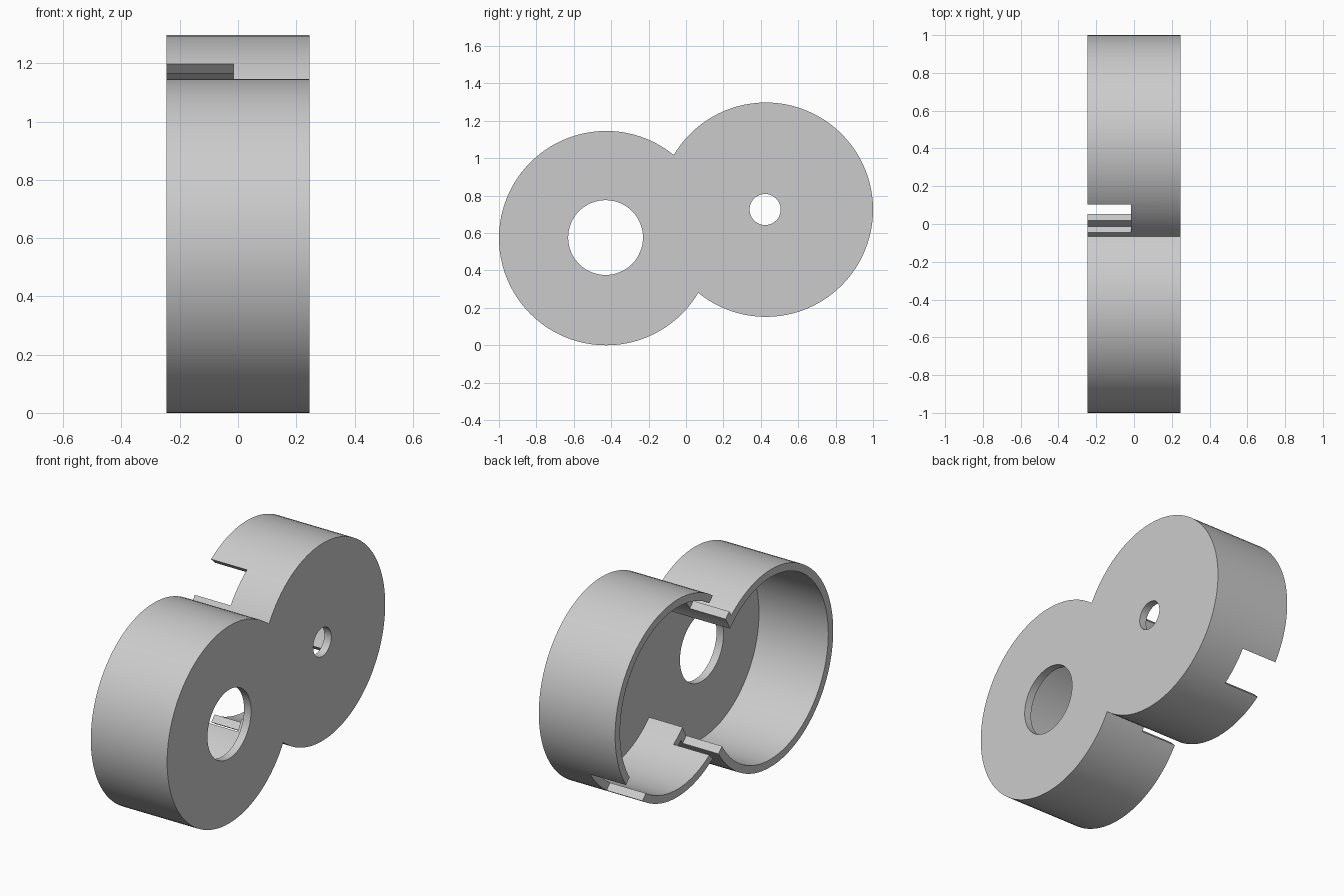
import bpy
import math
from mathutils import Matrix, Vector

if "Cube" in bpy.data.objects:
    bpy.data.objects.remove(bpy.data.objects["Cube"], do_unlink=True)

RADIUS, WALL, HALF = 0.573, 0.045, 0.245
FRONT, BACK = (-0.427, 0.573), (0.427, 0.725)   # drum centres in y, z
SLOT_FLOOR = -0.015

grey = bpy.data.materials.new("light_grey")
grey.use_nodes = True
colour = (0.6, 0.6, 0.6, 1)
grey.diffuse_color = colour
grey.node_tree.nodes["Principled BSDF"].inputs["Base Color"].default_value = colour


def drum(name, centre, radius, x0, x1, sides=96):
    """Cylinder lying along x."""
    bpy.ops.mesh.primitive_cylinder_add(
        vertices=sides, radius=radius, depth=x1 - x0,
        location=((x0 + x1) / 2, *centre), rotation=(0, math.pi / 2, 0))
    ob = bpy.context.object
    ob.name = name
    ob.data.materials.append(grey)
    return ob


def slot_block(name, angle):
    """Box pointing outward from the back drum's centre."""
    inner, outer, width = 0.42, 0.595, 0.212
    bpy.ops.mesh.primitive_cube_add(size=1)
    ob = bpy.context.object
    ob.name = name
    ob.data.materials.append(grey)
    x0 = -HALF - 0.1
    ob.data.transform(Matrix.Diagonal((SLOT_FLOOR - x0, outer - inner, width, 1)))
    ob.data.transform(Matrix.Translation((0, (inner + outer) / 2, 0)))
    ob.rotation_euler = (math.radians(angle), 0, 0)
    ob.location = Vector(((SLOT_FLOOR + x0) / 2, *BACK))
    return ob


def combine(target, tool, operation):
    mod = target.modifiers.new(tool.name, 'BOOLEAN')
    mod.operation, mod.solver, mod.object = operation, 'EXACT', tool
    bpy.context.view_layer.objects.active = target
    bpy.ops.object.modifier_apply(modifier=mod.name)
    bpy.data.objects.remove(tool, do_unlink=True)


# Twin-drum outer body
housing = drum("twin_drum_housing", FRONT, RADIUS, -HALF, HALF)
combine(housing, drum("back_drum", BACK, RADIUS, -HALF, HALF), 'UNION')

# Open cavity behind the face plate
for centre in (FRONT, BACK):
    combine(housing, drum("cavity", centre, RADIUS - WALL, -HALF - 0.1, HALF - WALL), 'DIFFERENCE')

# Round holes through the face plate
for centre, radius in (((-0.43, 0.576), 0.2), ((0.423, 0.726), 0.083)):
    combine(housing, drum("plate_hole", centre, radius, 0, HALF + 0.1, 64), 'DIFFERENCE')

# Rim slots around the back drum
for angle in (135, -45, -135):
    combine(housing, slot_block("rim_slot", angle), 'DIFFERENCE')

# Smooth curved walls, crisp rims
bpy.ops.object.select_all(action='DESELECT')
housing.select_set(True)
bpy.context.view_layer.objects.active = housing
bpy.ops.object.shade_smooth_by_angle(angle=math.radians(25))
